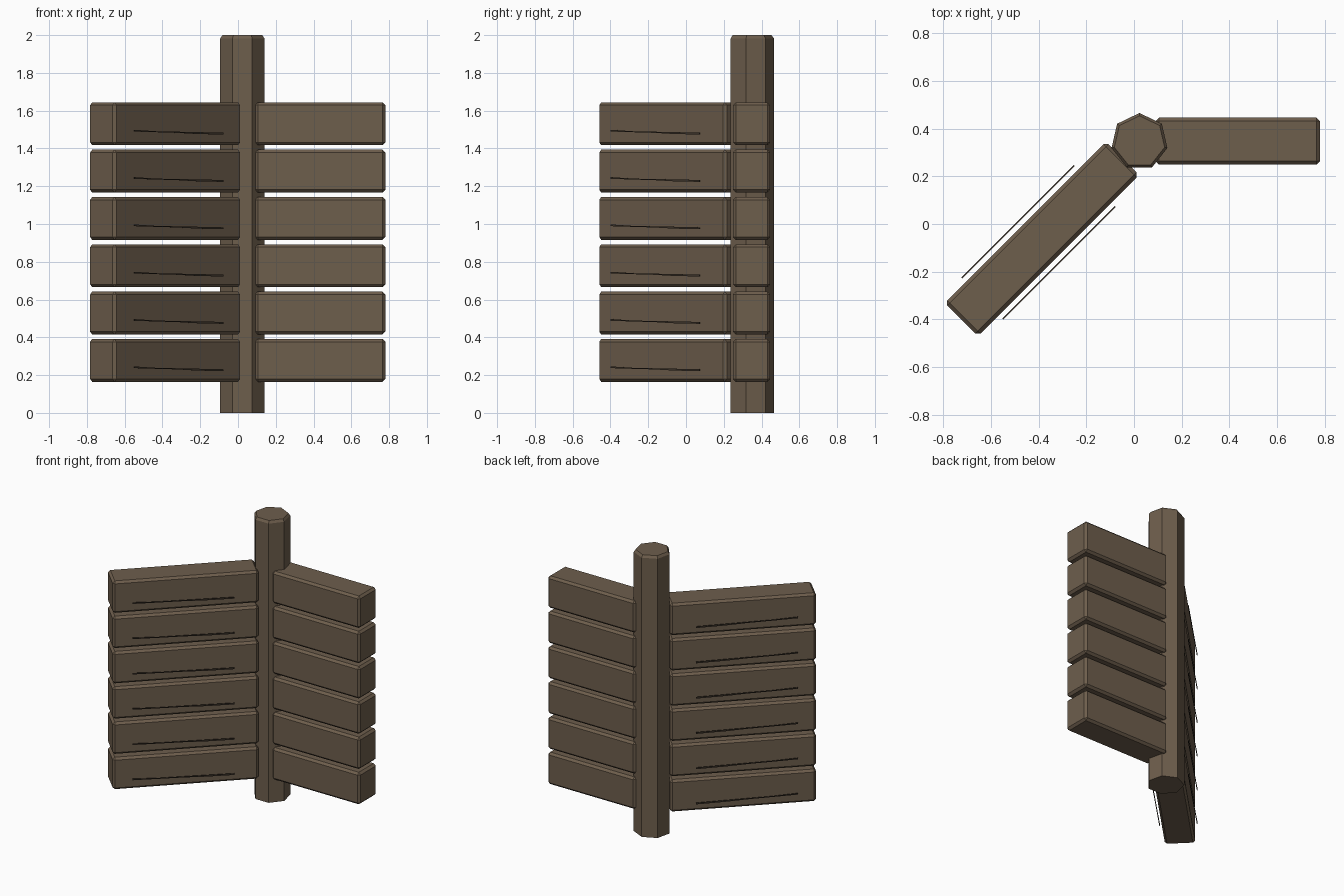
import bpy, bmesh, math
from mathutils import Matrix, Vector

if "Cube" in bpy.data.objects:
    bpy.data.objects.remove(bpy.data.objects["Cube"])


def material(name, rgb):
    m = bpy.data.materials.new(name)
    m.diffuse_color = (*rgb, 1)
    m.use_nodes = True
    m.node_tree.nodes["Principled BSDF"].inputs["Base Color"].default_value = m.diffuse_color
    return m


wood = material("brown wood", (0.155, 0.112, 0.073))
dark = material("dark groove", (0.05, 0.037, 0.025))


def finish(name, bm, mat, matrix=Matrix()):
    bmesh.ops.recalc_face_normals(bm, faces=bm.faces)
    me = bpy.data.meshes.new(name)
    bm.to_mesh(me)
    bm.free()
    me.materials.append(mat)
    ob = bpy.data.objects.new(name, me)
    ob.matrix_world = matrix
    bpy.context.collection.objects.link(ob)
    return ob


def plank(name, size, matrix):
    bm = bmesh.new()
    bmesh.ops.create_cube(bm, size=1)
    bmesh.ops.scale(bm, vec=size, verts=bm.verts)
    bmesh.ops.bevel(bm, geom=bm.edges[:], offset=0.015, segments=1, affect='EDGES')
    return finish(name, bm, wood, matrix)


def groove(name, matrix):
    # slim strip in the local xz plane, slightly sloped and pinched in the middle
    half = 0.0025
    outline = [(-0.333, 0.006), (-0.333, 0.015), (-0.16, 0.007), (0.0, 0.005),
               (0.333, 0.000), (0.333, -0.010), (0.14, -0.007), (0.0, -0.001)]
    bm = bmesh.new()
    face = bm.faces.new([bm.verts.new((x, -half, z)) for x, z in outline])
    ext = bmesh.ops.extrude_face_region(bm, geom=[face])
    moved = [v for v in ext["geom"] if isinstance(v, bmesh.types.BMVert)]
    bmesh.ops.translate(bm, vec=(0, 2 * half, 0), verts=moved)
    return finish(name, bm, dark, matrix)


# seven-sided post with a chamfered top
bm = bmesh.new()
rings = []
for r, z in ((0.12, 0), (0.12, 1.983), (0.108, 2.0)):
    rings.append([bm.verts.new((r * math.sin(i * math.tau / 7),
                                r * math.cos(i * math.tau / 7), z)) for i in range(7)])
for a, b in zip(rings, rings[1:]):
    for i in range(7):
        j = (i + 1) % 7
        bm.faces.new((a[i], a[j], b[j], b[i]))
bm.faces.new(rings[0])
bm.faces.new(rings[-1])
finish("post", bm, wood, Matrix.Translation((0.023, 0.345, 0)))

# two stacks of planks, the left one turned 45 degrees with grooves on both sides
turn = Matrix.Rotation(math.radians(45), 4, 'Z')
for k in range(6):
    z = 0.278 + 0.2505 * k
    plank(f"right_plank_{k + 1}", (0.69, 0.197, 0.227),
          Matrix.Translation((0.435, 0.347, z)))
    base = Matrix.Translation((-0.386, -0.0625, z)) @ turn
    plank(f"left_plank_{k + 1}", (0.955, 0.197, 0.227), base)
    for side, label in ((-1, "front"), (1, "back")):
        groove(f"{label}_groove_{k + 1}",
               base @ Matrix.Translation(Vector((-0.02, side * 0.1215, -0.047))))
